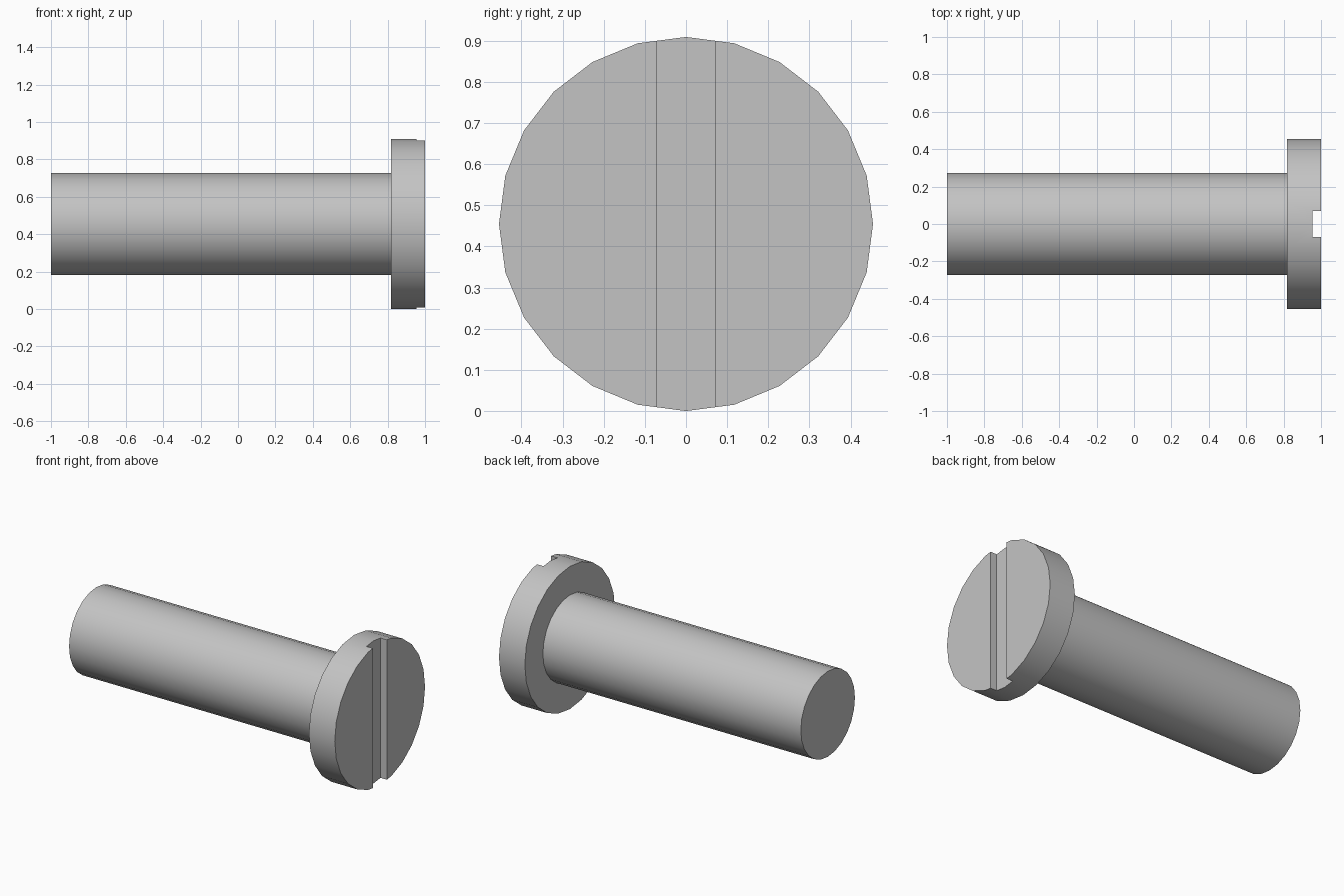
import bpy
import math

cube = bpy.data.objects.get("Cube")
if cube:
    bpy.data.objects.remove(cube, do_unlink=True)

SIDES = 24
HEAD_RADIUS = 0.4545
SHAFT_RADIUS = 0.2725
HEAD_BACK = 0.818
SLOT_WIDTH = 0.14
SLOT_FLOOR = 0.955

steel = bpy.data.materials.new("grey steel")
steel.use_nodes = True
colour = (0.55, 0.55, 0.55, 1)
steel.diffuse_color = colour
steel.node_tree.nodes["Principled BSDF"].inputs["Base Color"].default_value = colour


def rod(name, radius, x_start, x_end):
    """Cylinder lying along x, centred on the screw axis."""
    bpy.ops.mesh.primitive_cylinder_add(
        vertices=SIDES, radius=radius, depth=x_end - x_start,
        location=((x_start + x_end) / 2, 0, HEAD_RADIUS),
        rotation=(0, math.pi / 2, 0))
    obj = bpy.context.object
    obj.name = name
    obj.data.materials.append(steel)
    return obj


def smooth(obj):
    bpy.ops.object.select_all(action="DESELECT")
    obj.select_set(True)
    bpy.context.view_layer.objects.active = obj
    bpy.ops.object.shade_smooth_by_angle(angle=math.radians(30))


# Shaft
shaft = rod("shaft", SHAFT_RADIUS, -1, HEAD_BACK)
smooth(shaft)

# Head
head = rod("head", HEAD_RADIUS, HEAD_BACK, 1)

# Screwdriver slot, cut across the full height of the head
bpy.ops.mesh.primitive_cube_add(size=1, location=(SLOT_FLOOR + 0.1, 0, HEAD_RADIUS))
cutter = bpy.context.object
cutter.name = "slot_cutter"
cutter.scale = (0.2, SLOT_WIDTH, 1.2)
cutter.hide_render = True
cutter.data.materials.append(steel)

cut = head.modifiers.new("slot", "BOOLEAN")
cut.operation = "DIFFERENCE"
cut.solver = "EXACT"
cut.object = cutter
bpy.context.view_layer.objects.active = head
bpy.ops.object.modifier_apply(modifier=cut.name)
bpy.data.objects.remove(cutter, do_unlink=True)
smooth(head)
